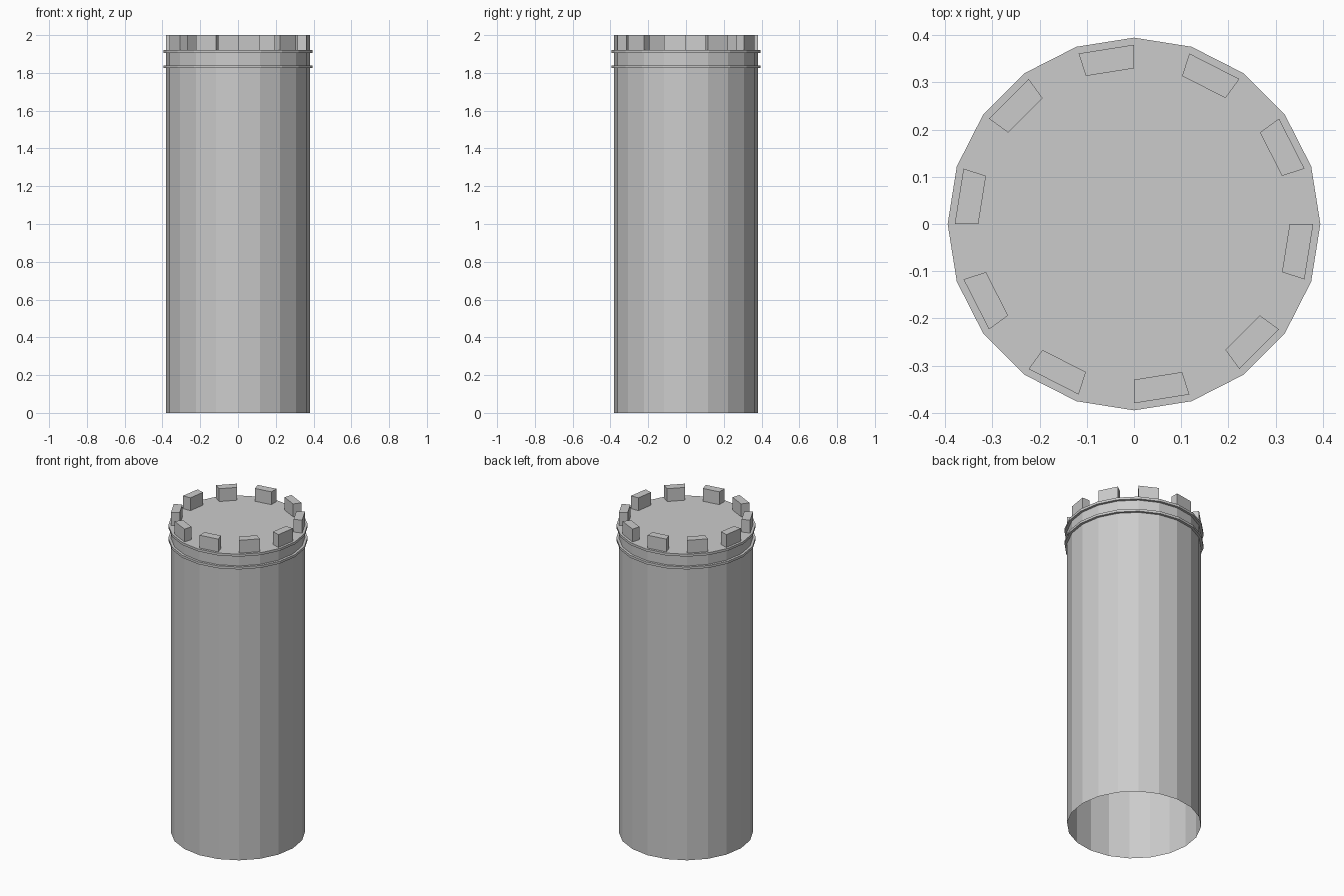
import bpy, bmesh
from math import cos, sin, tau

SIDES = 20
BODY_R, RIM_R, INNER_R = 0.38, 0.395, 0.33
DECK_Z, TOP_Z = 1.92, 2.0

cube = bpy.data.objects.get("Cube")
if cube:
    bpy.data.objects.remove(cube, do_unlink=True)

stone = bpy.data.materials.new("grey stone")
stone.use_nodes = True
grey = (0.6, 0.6, 0.6, 1)
stone.diffuse_color = grey
stone.node_tree.nodes["Principled BSDF"].inputs["Base Color"].default_value = grey


def point(radius, step, z):
    a = tau * step / SIDES
    return (radius * cos(a), radius * sin(a), z)


def finish(name, bm):
    mesh = bpy.data.meshes.new(name)
    bm.to_mesh(mesh)
    bm.free()
    mesh.materials.append(stone)
    obj = bpy.data.objects.new(name, mesh)
    bpy.context.collection.objects.link(obj)
    return obj


def lathe(name, profile, cap_top=False):
    """Faceted shell around z from (radius, height) pairs, listed upwards."""
    bm = bmesh.new()
    rings = [[bm.verts.new(point(r, i, z)) for i in range(SIDES)] for r, z in profile]
    for low, high in zip(rings, rings[1:]):
        for i in range(SIDES):
            j = (i + 1) % SIDES
            bm.faces.new((low[i], low[j], high[j], high[i]))
    if cap_top:
        bm.faces.new(rings[-1])
    return finish(name, bm)


# Tower wall, open underneath
lathe("tower_wall", [(BODY_R, 0), (BODY_R, 1.905)])

# Lower trim ring
lathe("lower_trim", [(BODY_R, 1.825), (RIM_R, 1.825), (RIM_R, 1.84), (BODY_R, 1.84)])

# Deck slab with overhanging edge
lathe("deck", [(BODY_R, 1.905), (RIM_R, 1.905), (RIM_R, DECK_Z)], cap_top=True)

# Battlements on every other side
for n in range(SIDES // 2):
    bm = bmesh.new()
    a, b = 2 * n - 1, 2 * n
    outline = [(INNER_R, a), (BODY_R, a), (BODY_R, b), (INNER_R, b)]
    low = [bm.verts.new(point(r, s, DECK_Z)) for r, s in outline]
    high = [bm.verts.new(point(r, s, TOP_Z)) for r, s in outline]
    for i in range(4):
        j = (i + 1) % 4
        bm.faces.new((low[i], low[j], high[j], high[i]))
    bm.faces.new(high)
    bm.faces.new(low[::-1])
    finish(f"battlement_{n + 1}", bm)
